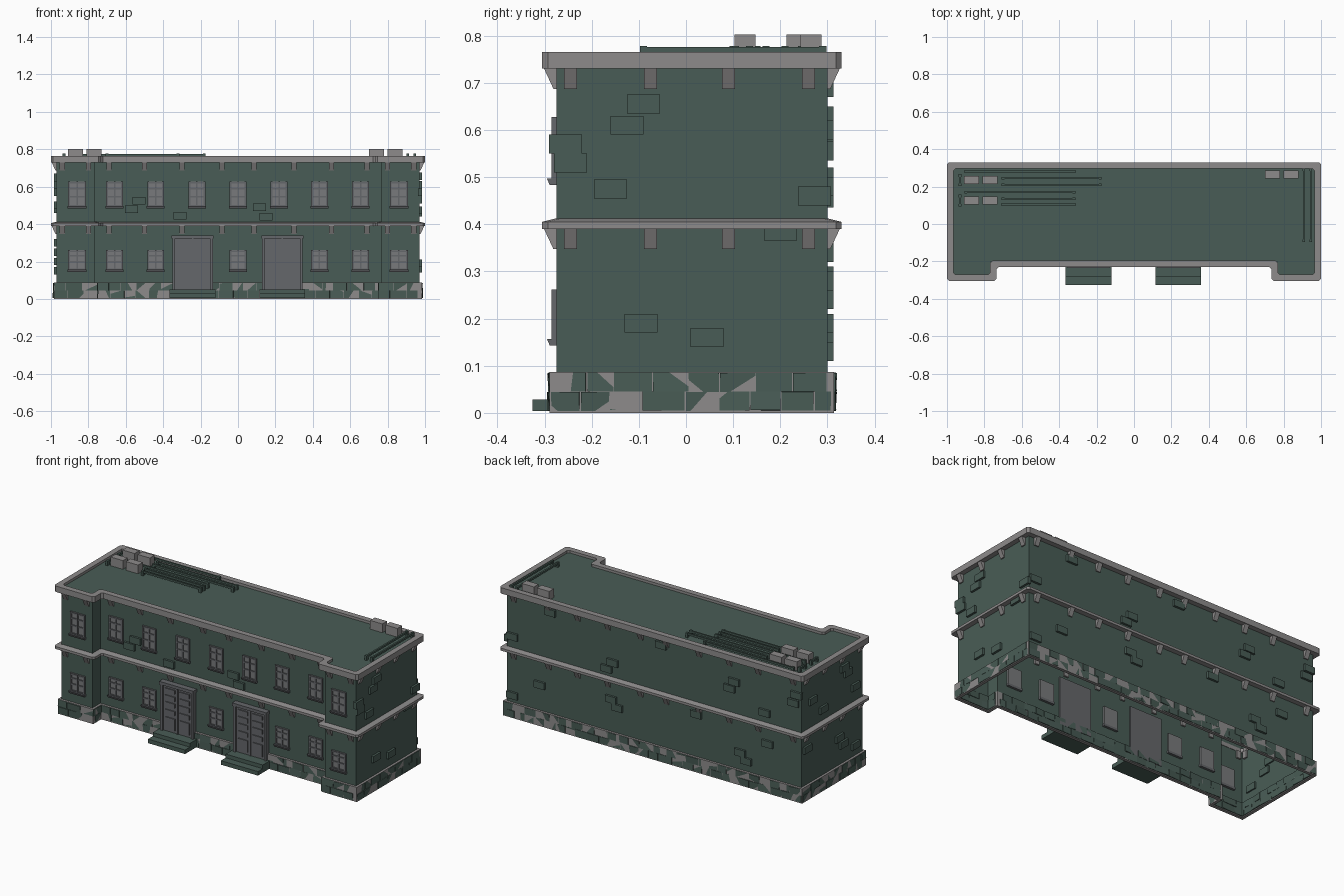
import bpy, bmesh, random
from math import pi
from mathutils import Matrix, Vector

random.seed(7)
if "Cube" in bpy.data.objects:
    bpy.data.objects.remove(bpy.data.objects["Cube"], do_unlink=True)


def material(name, rgb):
    m = bpy.data.materials.new(name)
    m.use_nodes = True
    m.diffuse_color = (*rgb, 1)
    m.node_tree.nodes["Principled BSDF"].inputs["Base Color"].default_value = (*rgb, 1)
    return m


GREEN = material("weathered green", (0.066, 0.108, 0.092))
STONE = material("stone grey", (0.27, 0.26, 0.26))
JOINERY = material("joinery grey", (0.13, 0.135, 0.145))
GLASS = material("pane grey", (0.19, 0.195, 0.2))


def finish(name, bm, mat):
    me = bpy.data.meshes.new(name)
    bmesh.ops.recalc_face_normals(bm, faces=bm.faces)
    bm.to_mesh(me)
    bm.free()
    me.materials.append(mat)
    ob = bpy.data.objects.new(name, me)
    bpy.context.collection.objects.link(ob)
    return ob


def box(bm, frame, lo, hi, taper=0.0, twist=None):
    """Box in a local frame; taper pulls the lower outer edge back to the wall."""
    lo, hi = Vector(lo), Vector(hi)
    verts = bmesh.ops.create_cube(bm, size=1)["verts"]
    for v in verts:
        low_outer = v.co.z < 0 and v.co.y < 0
        p = Vector(a * b for a, b in zip(v.co, hi - lo))
        if twist:
            p = twist @ p
        p += (lo + hi) / 2
        if low_outer:
            p.y += taper
        v.co = frame @ p


# Footprint: a long block with two shallow front wings
HALF = [(0.97, -0.275), (0.97, 0.30)]
CORE = [(0.765, -0.20), (0.765, -0.275)]
OUTLINE = CORE + HALF + [(-x, y) for x, y in reversed(CORE + HALF)]


def footprint(grow=0.0, chamfer=0.0):
    """Offset the outline outward and optionally cut its corners."""
    pts, n = [Vector(p) for p in OUTLINE], len(OUTLINE)
    moved = []
    for i, p in enumerate(pts):
        a, b = (p - pts[i - 1]).normalized(), (pts[(i + 1) % n] - p).normalized()
        moved.append(p + grow * (Vector((a.y, -a.x)) + Vector((b.y, -b.x))))
    if not chamfer:
        return moved
    cut = []
    for i, p in enumerate(moved):
        cut.append(p + (moved[i - 1] - p).normalized() * chamfer)
        cut.append(p + (moved[(i + 1) % n] - p).normalized() * chamfer)
    return cut


def ring(name, mat, outer, inner, z0, z1, chamfer=0.0, slope=0.0):
    bm = bmesh.new()
    o, i = footprint(outer, chamfer), footprint(inner, chamfer)
    loops = [[bm.verts.new((*p, z)) for p in pts]
             for pts, z in ((o, z0), (o, z1 - slope), (i, z1), (i, z0))]
    n = len(o)
    for k in range(4):
        a, b = loops[k], loops[(k + 1) % 4]
        for j in range(n):
            bm.faces.new((a[j], a[(j + 1) % n], b[(j + 1) % n], b[j]))
    return finish(name, bm, mat)


# Walls (open underneath) and flat roof
bm = bmesh.new()
low = [bm.verts.new((*p, 0)) for p in footprint()]
top = [bm.verts.new((*p, 0.75)) for p in footprint()]
for j in range(len(low)):
    k = (j + 1) % len(low)
    bm.faces.new((low[j], low[k], top[k], top[j]))
bm.faces.new(top)
finish("walls_and_roof", bm, GREEN)

# Cornice, floor band and stone plinth
ring("cornice", STONE, 0.03, -0.004, 0.73, 0.765, chamfer=0.012)
ring("floor_band", STONE, 0.03, -0.002, 0.39, 0.413, chamfer=0.012, slope=0.008)
ring("plinth", STONE, 0.014, -0.004, 0.0, 0.087)


# Wall frames: local x runs along the wall, local -y points outward
def wall(x, y, turn=0):
    return Matrix.Translation((x, y, 0)) @ Matrix.Rotation(turn * pi / 2, 4, "Z")


MAIN, WING = wall(0, -0.20), wall(0, -0.275)
RIGHT, LEFT, BACK = wall(0.97, 0, 1), wall(-0.97, 0, -1), wall(0, 0.30, 2)
INNER_L, INNER_R = wall(-0.765, 0, 1), wall(0.765, 0, -1)

# Brackets below the cornice and the floor band
bm = bmesh.new()
front_spots = [0.085, 0.30, 0.50, 0.69]
bracket_rows = [
    (MAIN, [s * u for u in front_spots for s in (-1, 1)]),
    (WING, [-0.94, -0.80, 0.80, 0.94]),
    (RIGHT, [-0.245, -0.075, 0.09, 0.26]),
    (LEFT, [0.245, 0.075, -0.09, -0.26]),
    (BACK, [s * u for u in front_spots + [0.92] for s in (-1, 1)]),
]
for frame, spots in bracket_rows:
    for u in spots:
        for z in (0.73, 0.39):
            box(bm, frame, (u - 0.014, -0.026, z - 0.043), (u + 0.014, 0.01, z), taper=0.02)
finish("brackets", bm, STONE)

# Loose raised bricks on each wall, by position along the wall and height
bm = bmesh.new()
bricks = {
    "right": (RIGHT, [(-0.09, 0.655), (-0.125, 0.61), (-0.255, 0.57), (-0.245, 0.53),
                      (-0.16, 0.475), (0.272, 0.46), (0.20, 0.385), (-0.095, 0.19), (0.045, 0.16)]),
    "left": (LEFT, [(0.1, 0.65), (0.13, 0.61), (-0.2, 0.57), (0.2, 0.5), (-0.1, 0.48),
                    (-0.25, 0.3), (0.05, 0.25), (0.09, 0.2), (0.2, 0.15)]),
    "back": (BACK, [(-0.68, 0.69), (0.05, 0.69), (0.53, 0.6), (0.5, 0.555), (0.94, 0.63),
                    (0.92, 0.58), (-0.27, 0.5), (-0.31, 0.455), (0.73, 0.47), (-0.93, 0.48),
                    (-0.75, 0.24), (-0.28, 0.28), (-0.24, 0.24), (0.28, 0.34), (0.57, 0.19),
                    (0.61, 0.15), (0.75, 0.29), (-0.93, 0.13)]),
    "front": (MAIN, [(-0.53, 0.525), (-0.57, 0.48), (-0.31, 0.445), (0.115, 0.49), (0.15, 0.44)]),
}
for frame, spots in bricks.values():
    for u, z in spots:
        box(bm, frame, (u - 0.035, -0.013, z - 0.02), (u + 0.035, 0.008, z + 0.02))
finish("raised_bricks", bm, GREEN)

# Two uneven courses of bricks breaking through the plinth
bm = bmesh.new()
for frame, u0, u1 in ((MAIN, -0.75, 0.75), (WING, -0.98, -0.75), (WING, 0.75, 0.98),
                      (RIGHT, -0.285, 0.31), (LEFT, -0.31, 0.285), (BACK, -0.98, 0.98),
                      (INNER_L, -0.275, -0.21), (INNER_R, 0.21, 0.275)):
    for z in (0.005, 0.045):
        u = u0
        while u < u1 - 0.02:
            w = min(random.uniform(0.055, 0.09), u1 - u)
            tilt = (Matrix.Rotation(random.uniform(-0.09, 0.09), 3, "Z")
                    @ Matrix.Rotation(random.uniform(-0.09, 0.09), 3, "X"))
            out = 0.0145 + random.uniform(-0.002, 0.003)
            box(bm, frame, (u, -out, z), (u + w, 0.008, z + 0.04), twist=tilt)
            u += w + 0.002
finish("plinth_bricks", bm, GREEN)

# Windows: frame, sash bars, panes and sill
frames, panes = bmesh.new(), bmesh.new()


def window(frame, u, z0, z1, half=0.045):
    box(panes, frame, (u - half, -0.004, z0), (u + half, 0.012, z1))
    bar = 0.01
    for a, b in ((-half, -half + bar), (half - bar, half), (-0.004, 0.004)):
        box(frames, frame, (u + a, -0.01, z0), (u + b, 0.002, z1))
    for z in (z0, z0 + (z1 - z0) * 0.36, z0 + (z1 - z0) * 0.68, z1 - bar):
        box(frames, frame, (u - half, -0.009, z), (u + half, 0.002, z + bar * 0.8))
    box(frames, frame, (u - half - 0.003, -0.02, z0 - 0.012), (u + half + 0.003, 0.014, z0 + 0.002),
        taper=0.006)


for x in (-0.66, -0.44, -0.22, 0, 0.22, 0.435, 0.655):
    window(MAIN, x, 0.495, 0.627)
for x in (-0.66, -0.44, 0, 0.435, 0.655):
    window(MAIN, x, 0.155, 0.262)
for x in (-0.86, 0.86):
    window(WING, x, 0.495, 0.627, 0.048)
    window(WING, x, 0.155, 0.262, 0.048)
finish("window_frames", frames, JOINERY)
finish("window_panes", panes, GLASS)

# Double doors with raised panels, and their steps
doors, steps = bmesh.new(), bmesh.new()
for x in (-0.243, 0.237):
    box(doors, MAIN, (x - 0.106, -0.02, 0.045), (x + 0.106, 0.008, 0.33))
    box(doors, MAIN, (x - 0.112, -0.034, 0.322), (x + 0.112, 0.0, 0.34))
    for s in (-1, 1):
        a, b = sorted((x + s * 0.094, x + s * 0.108))
        box(doors, MAIN, (a, -0.03, 0.045), (b, 0, 0.325))
        a, b = sorted((x + s * 0.016, x + s * 0.08))
        for z0, z1 in ((0.065, 0.135), (0.155, 0.18), (0.2, 0.225), (0.24, 0.265), (0.283, 0.306)):
            box(doors, MAIN, (a, -0.026, z0), (b, -0.018, z1))
    box(doors, MAIN, (x - 0.004, -0.026, 0.045), (x + 0.004, -0.018, 0.325))
    box(steps, MAIN, (x - 0.122, -0.125, 0.004), (x + 0.122, 0.0, 0.028))
    box(steps, MAIN, (x - 0.122, -0.08, 0.026), (x + 0.122, 0.0, 0.05))
finish("doors", doors, JOINERY)
finish("door_steps", steps, GREEN)

# Rooftop units and pipe runs
ROOF = Matrix.Translation((0, 0, 0.75))
units, pipes = bmesh.new(), bmesh.new()
for x, y in ((-0.87, 0.235), (-0.77, 0.235), (-0.87, 0.125), (-0.77, 0.125), (0.74, 0.265), (0.84, 0.265)):
    box(units, ROOF, (x - 0.04, y - 0.022, 0), (x + 0.04, y + 0.022, 0.052))
finish("roof_units", units, STONE)


def pipe(x0, y0, x1, y1, r=0.005):
    box(pipes, ROOF, (x0 - r, y0 - r, 0.015), (x1 + r, y1 + r, 0.026))
    for x, y in ((x0, y0), (x1, y1)):
        box(pipes, ROOF, (x - r * 1.5, y - r * 1.5, 0), (x + r * 1.5, y + r * 1.5, 0.028))


for x0, x1, y in ((-0.9, -0.32, 0.28), (-0.7, -0.18, 0.245), (-0.7, -0.18, 0.21),
                  (-0.9, -0.32, 0.17), (-0.7, -0.32, 0.135), (-0.7, -0.32, 0.105)):
    pipe(x0, y, x1, y)
for x in (0.908, 0.945):
    pipe(x, -0.09, x, 0.29)
for y in (0.1, 0.21):
    pipe(-0.93, y, -0.93, y + 0.05)
finish("roof_pipes", pipes, GREEN)
